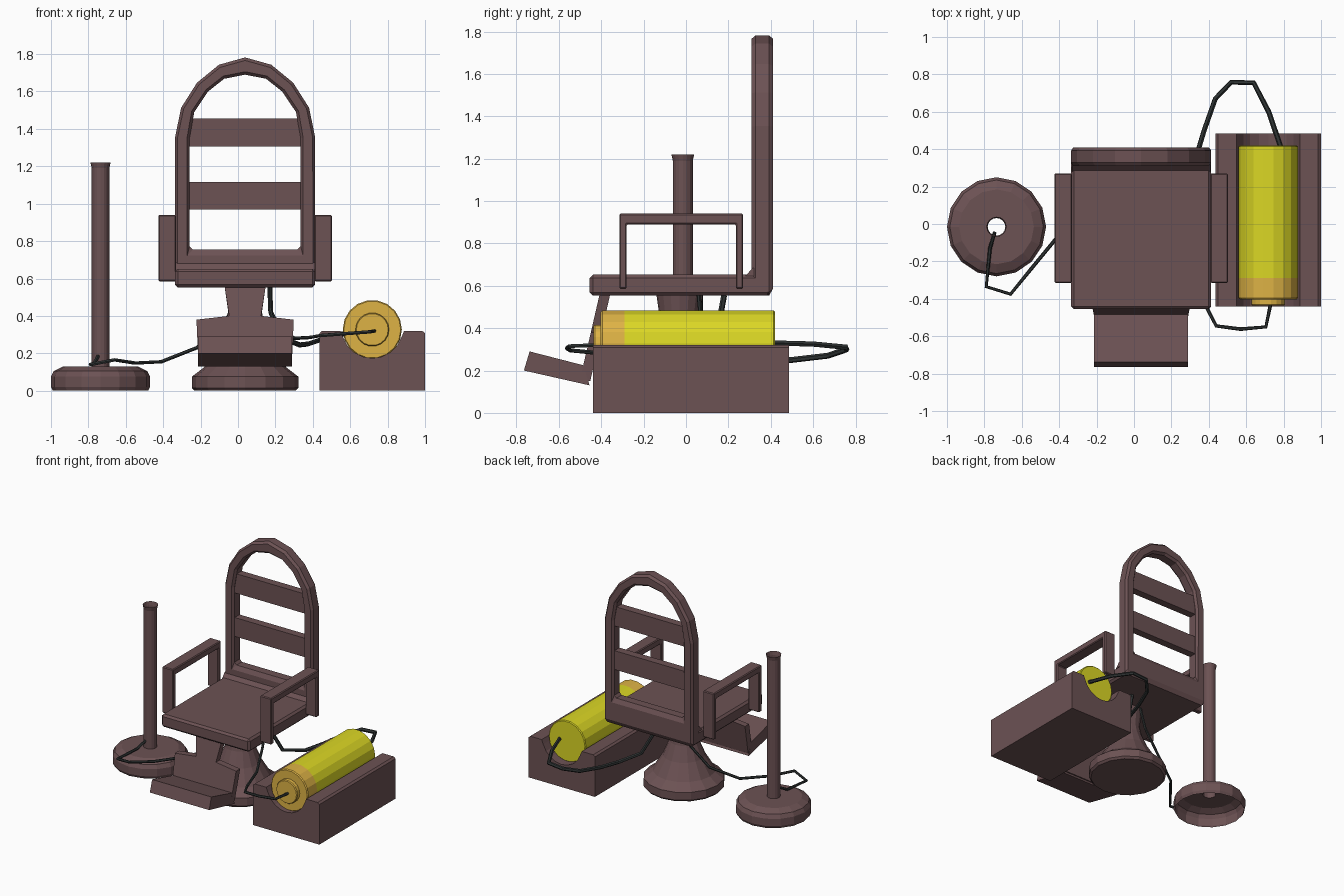
import bpy, bmesh, math
from mathutils import Matrix, Vector

if "Cube" in bpy.data.objects:
    bpy.data.objects.remove(bpy.data.objects["Cube"])


def material(name, rgb):
    m = bpy.data.materials.new(name)
    m.diffuse_color = (*rgb, 1)
    m.use_nodes = True
    m.node_tree.nodes["Principled BSDF"].inputs["Base Color"].default_value = m.diffuse_color
    return m


BROWN = material("dull brown", (0.15, 0.084, 0.088))
YELLOW = material("battery yellow", (0.71, 0.68, 0.018))
ORANGE = material("battery orange", (0.73, 0.45, 0.06))
BLACK = material("cable black", (0.03, 0.036, 0.036))
CX = 0.038  # chair centre line


def finish(name, bm, mats, bevel=0, fix=True):
    if fix:
        bmesh.ops.recalc_face_normals(bm, faces=bm.faces[:])
    me = bpy.data.meshes.new(name)
    bm.to_mesh(me)
    bm.free()
    for m in mats:
        me.materials.append(m)
    ob = bpy.data.objects.new(name, me)
    bpy.context.collection.objects.link(ob)
    if bevel:
        mod = ob.modifiers.new("bevel", 'BEVEL')
        mod.width = bevel
        mod.segments = 1
        mod.limit_method = 'ANGLE'
        mod.angle_limit = math.radians(50)
    return ob


def box(name, x, y, z, bevel=0.0):
    bm = bmesh.new()
    bmesh.ops.create_cube(bm, size=1)
    for v in bm.verts:
        v.co = [a + (c + 0.5) * (b - a) for c, (a, b) in zip(v.co, (x, y, z))]
    return finish(name, bm, [BROWN], bevel)


def prism(name, pts, place, depths, bevel=0):
    """Extrude a 2D outline; place(u, v, d) gives the 3D position."""
    bm = bmesh.new()
    a, b = [[bm.verts.new(place(u, v, d)) for u, v in pts] for d in depths]
    n = len(pts)
    bm.faces.new(a)
    bm.faces.new(b[::-1])
    for i in range(n):
        j = (i + 1) % n
        bm.faces.new((a[i], b[i], b[j], a[j]))
    return finish(name, bm, [BROWN], bevel)


def lathe(name, profile, sides, matrix, mats, caps=True, rule=None):
    """Turn a (radius, height) profile around local z."""
    bm = bmesh.new()
    rings = []
    for r, h in profile:
        rings.append([bm.verts.new((r * math.cos(2 * math.pi * k / sides),
                                    r * math.sin(2 * math.pi * k / sides), h))
                      for k in range(sides)])
    for a, b in zip(rings, rings[1:]):
        for k in range(sides):
            j = (k + 1) % sides
            bm.faces.new((a[k], a[j], b[j], b[k]))
    if caps:
        bm.faces.new(rings[0][::-1])
        bm.faces.new(rings[-1])
    if rule:
        for f in bm.faces:
            f.material_index = rule(f.calc_center_median().z)
    bm.transform(matrix)
    return finish(name, bm, mats, fix=caps)


def cable(name, pts, radius=0.011):
    cu = bpy.data.curves.new(name, 'CURVE')
    cu.dimensions = '3D'
    cu.bevel_depth = radius
    cu.bevel_resolution = 1
    cu.use_fill_caps = True
    sp = cu.splines.new('POLY')
    sp.points.add(len(pts) - 1)
    for p, co in zip(sp.points, pts):
        p.co = (*co, 1)
    cu.materials.append(BLACK)
    ob = bpy.data.objects.new(name, cu)
    bpy.context.collection.objects.link(ob)
    bpy.ops.object.select_all(action='DESELECT')
    ob.select_set(True)
    bpy.context.view_layer.objects.active = ob
    bpy.ops.object.convert(target='MESH')
    for poly in ob.data.polygons:
        poly.use_smooth = False


# Hollow pole stand, open at both ends
lathe("pole_stand", [(0.255, 0), (0.265, 0.02), (0.265, 0.075), (0.25, 0.105), (0.2, 0.13),
                     (0.047, 0.13), (0.047, 1.19), (0.054, 1.22)],
      16, Matrix.Translation((-0.735, -0.015, 0)), [BROWN], caps=False)

# Chair pedestal
lathe("pedestal", [(0.27, 0), (0.285, 0.015), (0.285, 0.075), (0.22, 0.125), (0.15, 0.24),
                   (0.105, 0.35), (0.09, 0.42), (0.11, 0.56)],
      16, Matrix.Translation((CX, -0.03, 0)), [BROWN])

# Seat and the small fillet where it meets the back
box("seat", (CX - 0.375, CX + 0.375), (-0.455, 0.40), (0.553, 0.652), 0.015)
prism("seat_fillet", [(0.28, 0.645), (0.33, 0.645), (0.33, 0.685), (0.315, 0.685)],
      lambda u, v, d: (d, u, v), (CX - 0.37, CX + 0.37))

# Arched back frame: outer and inner outlines joined as a ring
outer = [(0.375, 0.553), (0.375, 1.353), (0.342, 1.513), (0.257, 1.647), (0.14, 1.743)]
inner = [(0.297, 0.755), (0.297, 1.35), (0.272, 1.49), (0.198, 1.60), (0.112, 1.668)]


def mirrored(half, top):
    return half + [(0, top)] + [(-x, z) for x, z in half[::-1]]


bm = bmesh.new()
loops = [[bm.verts.new((CX + x, y, z)) for x, z in pts]
         for y in (0.31, 0.41) for pts in (mirrored(outer, 1.782), mirrored(inner, 1.69))]
of, inf, ob_, inb = loops
n = len(of)
for i in range(n):
    j = (i + 1) % n
    for a, b in ((of, inf), (inf, inb), (inb, ob_), (ob_, of)):
        bm.faces.new((a[i], a[j], b[j], b[i]))
finish("back_frame", bm, [BROWN], 0.018)

# Back slats
for i, (z0, z1) in enumerate(((0.97, 1.115), (1.305, 1.455))):
    box(f"back_slat_{i + 1}", (CX - 0.305, CX + 0.305), (0.33, 0.39), (z0, z1))

# Armrests: upside-down U on each side of the seat
arm = [(-0.315, 0.585), (-0.315, 0.94), (0.27, 0.94), (0.27, 0.585),
       (0.235, 0.585), (0.235, 0.89), (-0.28, 0.89), (-0.28, 0.585)]
for side, s in (("left", -1), ("right", 1)):
    prism(f"armrest_{side}", arm, lambda u, v, d: (CX + s * d, u, v), (0.37, 0.464), 0.006)

# Footrest: slanted back plate with a narrow strut, and a tilted foot plate
half = [(0.25, 0.15), (0.26, 0.38), (0.085, 0.40), (0.11, 0.56)]
prism("footrest_strut", half + [(-x, z) for x, z in half[::-1]],
      lambda u, v, d: (CX + u, -0.41 - (0.55 - v) * 0.23 + d, v), (0, 0.05))
prism("foot_plate", [(-0.765, 0.20), (-0.738, 0.29), (-0.485, 0.225), (-0.455, 0.13)],
      lambda u, v, d: (d, u, v), (CX - 0.252, CX + 0.252))

# Battery holder: block with a round trough
BX, BZ, BR = 0.718, 0.327, 0.158
trough = [(BX + 0.165 * math.cos(a), BZ + 0.165 * math.sin(a) + 0.012)
          for a in (math.pi + math.pi * k / 10 for k in range(1, 10))]
prism("battery_holder",
      [(0.435, 0), (0.435, 0.308), (0.45, 0.32), (0.548, 0.32)] + trough
      + [(0.888, 0.32), (0.985, 0.32), (1.0, 0.308), (1.0, 0)],
      lambda u, v, d: (u, d, v), (-0.44, 0.485))

# Battery lying along y, orange at the terminal end
lathe("battery", [(0.085, -0.437), (0.09, -0.43), (0.09, -0.403), (BR - 0.006, -0.403),
                  (BR, -0.395), (BR, -0.29), (BR, 0.414), (BR - 0.006, 0.42)],
      18, Matrix.Translation((BX, 0, BZ)) @ Matrix.Rotation(-math.pi / 2, 4, 'X'),
      [YELLOW, ORANGE], rule=lambda h: 1 if h < -0.29 else 0)

# Cables
cable("pole_cable", [(-0.745, -0.045, 0.19), (-0.77, -0.13, 0.145), (-0.79, -0.335, 0.14),
                     (-0.66, -0.375, 0.165), (-0.55, -0.24, 0.148), (-0.41, -0.07, 0.155),
                     (-0.22, 0.03, 0.23), (-0.05, 0.07, 0.4), (0.0, 0.07, 0.555)], 0.01)
cable("battery_front_cable", [(0.73, -0.43, 0.32), (0.705, -0.55, 0.315), (0.57, -0.562, 0.305),
                              (0.44, -0.545, 0.295), (0.385, -0.44, 0.285), (0.3, -0.2, 0.28),
                              (0.19, 0.03, 0.36), (0.17, 0.07, 0.44), (0.17, 0.06, 0.555)], 0.01)
cable("battery_rear_cable", [(0.785, 0.41, 0.33), (0.72, 0.6, 0.325), (0.64, 0.755, 0.31),
                             (0.52, 0.758, 0.3), (0.435, 0.67, 0.27), (0.375, 0.5, 0.25),
                             (0.33, 0.35, 0.245), (0.24, 0.2, 0.28), (0.175, 0.155, 0.42),
                             (0.17, 0.18, 0.555)], 0.014)
